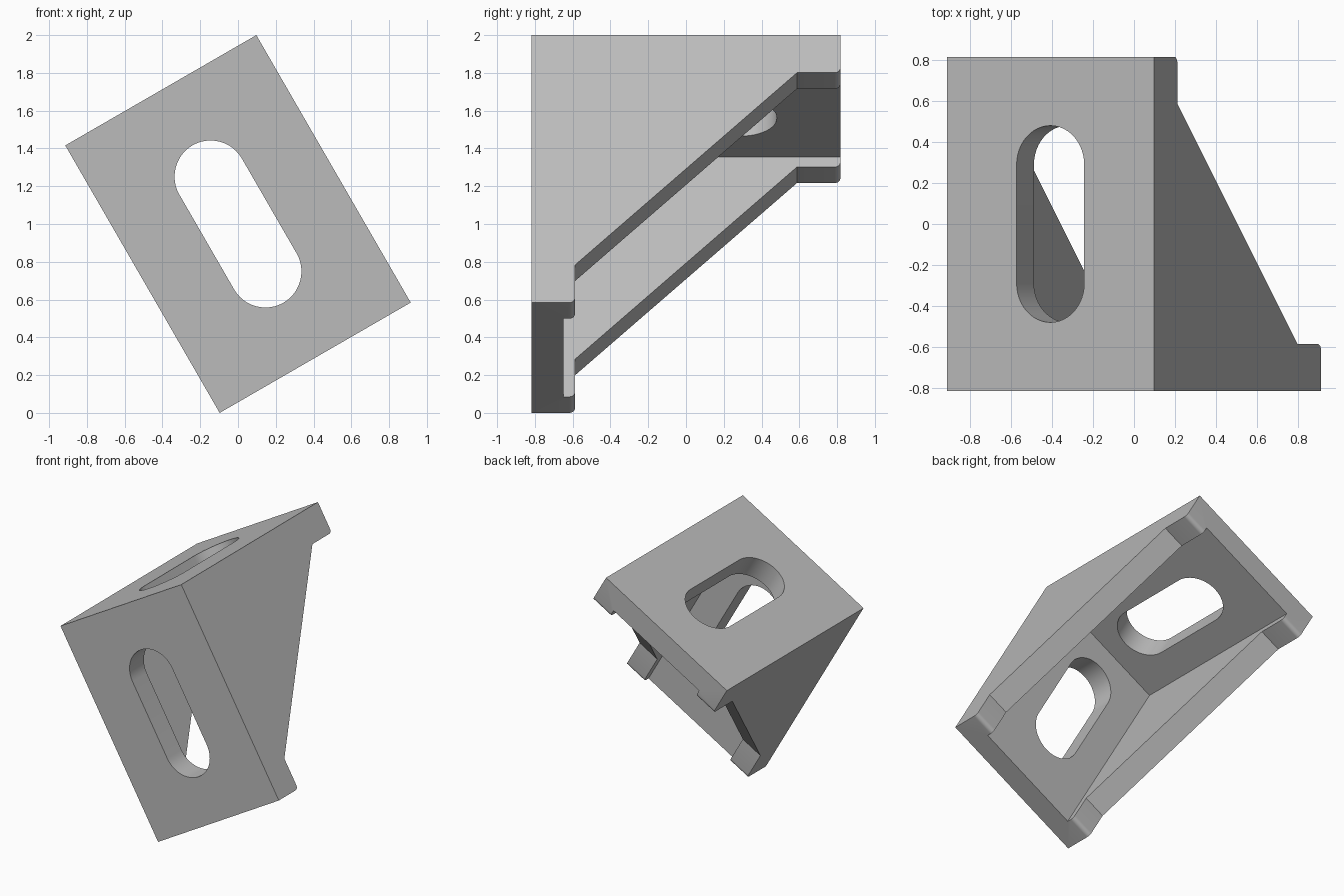
import bpy, bmesh, math
from mathutils import Matrix, Vector

cube = bpy.data.objects.get("Cube")
if cube:
    bpy.data.objects.remove(cube, do_unlink=True)

# Main dimensions, in the bracket's own untilted frame
H = 0.8175      # half of each leg's length
W = 0.584       # half width
WALL = 0.17     # plate and gusset thickness
PAD = 0.23      # depth of the corner pads
FILLET = 0.03
SLOT_C, SLOT_R = 0.29, 0.191
TILT = Matrix.Translation((0, 0, 1)) @ Matrix.Rotation(math.radians(-30), 4, 'Y')

grey = bpy.data.materials.new("aluminium grey")
grey.use_nodes = True
COLOUR = (0.5, 0.5, 0.5, 1)
grey.diffuse_color = COLOUR
grey.node_tree.nodes["Principled BSDF"].inputs["Base Color"].default_value = COLOUR


def prism(name, points, sweep):
    """Closed outline swept along a vector, then tilted into place."""
    bm = bmesh.new()
    face = bm.faces.new([bm.verts.new(p) for p in points])
    moved = bmesh.ops.extrude_face_region(bm, geom=[face])["geom"]
    bmesh.ops.translate(bm, vec=sweep, verts=[g for g in moved if isinstance(g, bmesh.types.BMVert)])
    bmesh.ops.recalc_face_normals(bm, faces=bm.faces)
    mesh = bpy.data.meshes.new(name)
    bm.to_mesh(mesh)
    bm.free()
    mesh.materials.append(grey)
    obj = bpy.data.objects.new(name, mesh)
    obj.matrix_world = TILT
    bpy.context.collection.objects.link(obj)
    return obj


def arc(cx, cy, r, start, end, steps):
    angles = [math.radians(start + (end - start) * i / steps) for i in range(steps + 1)]
    return [(cx + r * math.cos(a), cy + r * math.sin(a)) for a in angles]


# Side profile: a right angle with a diagonal brace and two rounded pads
L = 2 * H
chamfer = L - PAD
profile = [(0, 0), (L, 0)]
profile += arc(L - FILLET, PAD - FILLET, FILLET, 0, 90, 6)
profile += [(chamfer, PAD), (PAD, chamfer)]
profile += arc(PAD - FILLET, L - FILLET, FILLET, 0, 90, 6)
profile += [(0, L)]
bracket = prism("angle_bracket", [(-W, y - H, H - d) for y, d in profile], Vector((2 * W, 0, 0)))

# Pocket between the two gussets, open at the back and bottom
inner = W - WALL
near, far = -H + WALL, H + 0.5
pocket = prism("pocket_cutter",
               [(-inner, near, -far), (-inner, far, -far), (-inner, far, -near), (-inner, near, -near)],
               Vector((2 * inner, 0, 0)))

# Long mounting slots, one through each plate
slot = arc(0, SLOT_C, SLOT_R, 0, 180, 24) + arc(0, -SLOT_C, SLOT_R, 180, 360, 24)
front_slot = prism("front_slot_cutter", [(a, -H - 0.1, b) for a, b in slot], Vector((0, WALL + 0.2, 0)))
top_slot = prism("top_slot_cutter", [(a, b, H + 0.1) for a, b in slot], Vector((0, 0, -WALL - 0.2)))

bpy.context.view_layer.objects.active = bracket
for cutter in (pocket, front_slot, top_slot):
    cutter.hide_render = True
    mod = bracket.modifiers.new(cutter.name, 'BOOLEAN')
    mod.operation, mod.solver, mod.object = 'DIFFERENCE', 'EXACT', cutter
    bpy.ops.object.modifier_apply(modifier=mod.name)
    bpy.data.objects.remove(cutter, do_unlink=True)

# Smooth slot ends and pad fillets, keep edges sharp
bpy.ops.object.select_all(action='DESELECT')
bracket.select_set(True)
bpy.ops.object.shade_smooth_by_angle(angle=math.radians(30))
